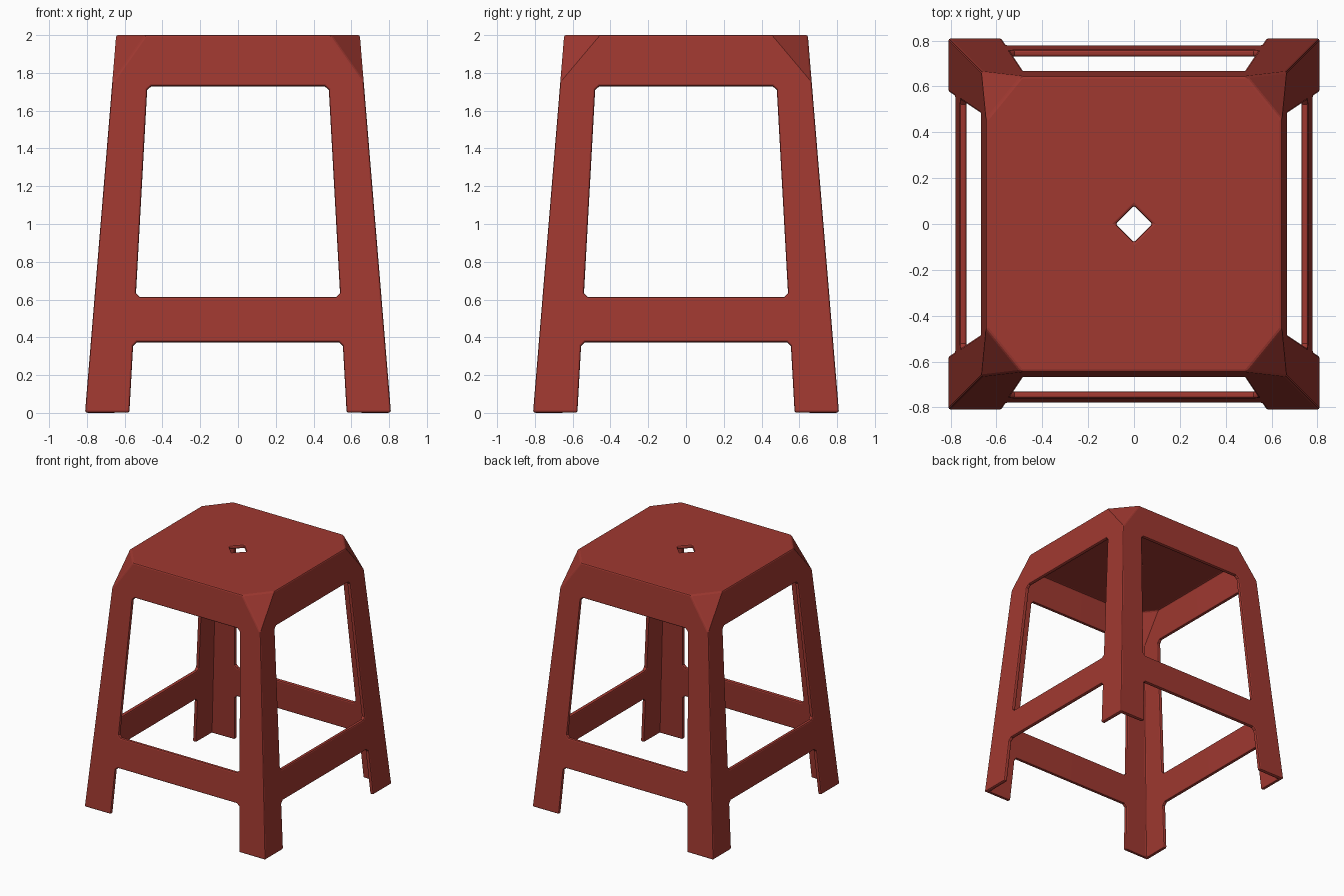
import bpy, bmesh
from math import radians
from mathutils import Matrix, Vector

if "Cube" in bpy.data.objects:
    bpy.data.objects.remove(bpy.data.objects["Cube"])

H, LOW, C = 2.0, 1.75, 0.02        # height, corner facet bottom, window corner cut
CUT = (0.49, 0.455)                # facet start on front/back and on left/right

def outer(z):                      # half width of the tapering shell
    return 0.81 - 0.0825 * z

def inner(z):                      # inner edge of a leg
    return 0.575 - 0.055 * z

bm = bmesh.new()

def add(points, turn):
    bm.faces.new([bm.verts.new(turn @ Vector(p)) for p in points])

for k in range(4):
    turn = Matrix.Rotation(radians(90 * k), 3, 'Z')
    a, b = CUT[k % 2], CUT[(k + 1) % 2]
    t = outer(H)
    # half side panel: leg, apron and rail in one outline
    prof = [(0, .375), (inner(.375) - C, .375), (inner(.375 - C), .375 - C),
            (inner(0), .003), (outer(.003), .003), (outer(LOW), LOW), (a, H), (0, H),
            (0, 1.73), (inner(1.73) - C, 1.73), (inner(1.73 - C), 1.73 - C),
            (inner(.615 + C), .615 + C), (inner(.615) - C, .615), (0, .615)]
    half = [(x, -outer(z), z) for x, z in prof]
    add(half, turn)
    add([(-x, y, z) for x, y, z in reversed(half)], turn)
    # corner facet
    add([(a, -t, H), (outer(LOW), -outer(LOW), LOW), (t, -b, H)], turn)
    # quarter of the seat top around the diamond hole
    add([(0, -t, H), (a, -t, H), (t, -b, H), (t, 0, H), (.08, 0, H), (0, -.08, H)], turn)

bmesh.ops.remove_doubles(bm, verts=bm.verts, dist=1e-4)
mesh = bpy.data.meshes.new("stool")
bm.to_mesh(mesh)
bm.free()
stool = bpy.data.objects.new("stool", mesh)
bpy.context.collection.objects.link(stool)

# moulded wall thickness and softened edges
solid = stool.modifiers.new("wall", 'SOLIDIFY')
solid.thickness = 0.03
solid.offset = -1
solid.use_even_offset = True
bevel = stool.modifiers.new("edges", 'BEVEL')
bevel.width = 0.01
bevel.segments = 2
bevel.limit_method = 'ANGLE'
bevel.angle_limit = radians(52)

mat = bpy.data.materials.new("red plastic")
mat.diffuse_color = (0.35, 0.04, 0.03, 1)
mat.use_nodes = True
mat.node_tree.nodes["Principled BSDF"].inputs["Base Color"].default_value = mat.diffuse_color
mesh.materials.append(mat)
